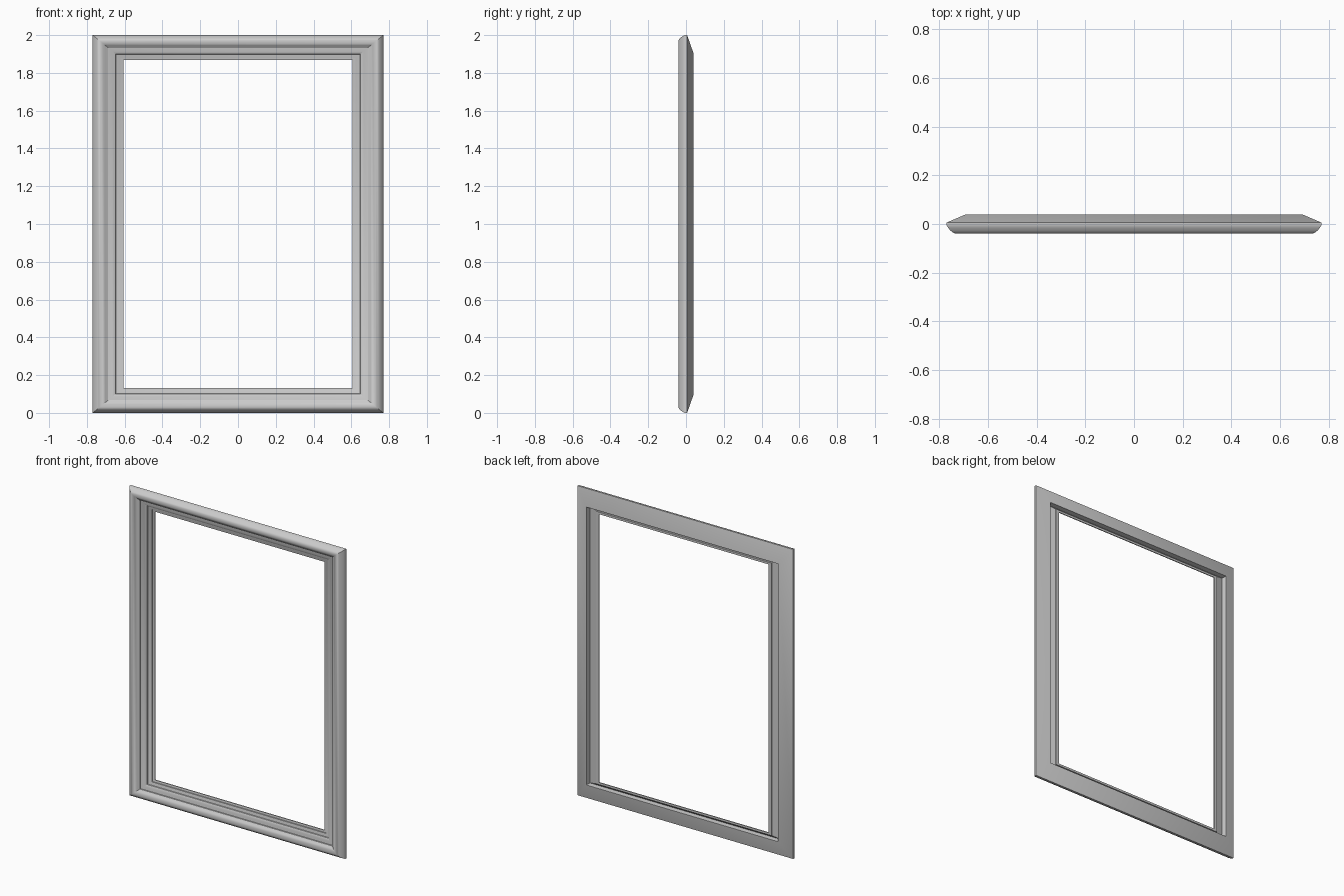
import bpy
import bmesh
import math

cube = bpy.data.objects.get("Cube")
if cube:
    bpy.data.objects.remove(cube, do_unlink=True)

HALF_W, HEIGHT = 0.77, 2.0

# One flat grey finish
grey = bpy.data.materials.new("grey paint")
grey.use_nodes = True
colour = (0.6, 0.6, 0.6, 1)
grey.diffuse_color = colour
grey.node_tree.nodes["Principled BSDF"].inputs["Base Color"].default_value = colour

# Moulding section: inset on the sides, inset on top and bottom, depth
SECTION = [
    # rounded outer nose and front crest
    (0, 0, 0.006), (0, 0, -0.006), (0.006, 0.005, -0.016), (0.014, 0.011, -0.026),
    (0.024, 0.019, -0.034), (0.034, 0.027, -0.039), (0.043, 0.034, -0.04),
    (0.056, 0.045, -0.036), (0.068, 0.055, -0.028), (0.082, 0.067, -0.02),
    # stepped inner slope down to the lip
    (0.083, 0.068, -0.014), (0.105, 0.086, -0.009), (0.122, 0.1, -0.002),
    (0.124, 0.102, 0.002), (0.148, 0.12, 0.009), (0.149, 0.121, 0.014),
    (0.164, 0.133, 0.018),
    # back of the lip, rebate and sloping back face
    (0.164, 0.133, 0.024), (0.143, 0.119, 0.024), (0.142, 0.118, 0.019),
    (0.09, 0.104, 0.008), (0.085, 0.102, 0.04), (0.079, 0.097, 0.04),
]


def mitred_frame(name, section):
    """Sweep a closed section round a rectangle with mitred corners."""
    bm = bmesh.new()
    rings = []
    for dx, dz, y in section:
        x, low, high = HALF_W - dx, dz, HEIGHT - dz
        corners = [(-x, low), (x, low), (x, high), (-x, high)]
        rings.append([bm.verts.new((cx, y, cz)) for cx, cz in corners])
    for a, b in zip(rings, rings[1:] + rings[:1]):
        for i in range(4):
            j = (i + 1) % 4
            bm.faces.new((a[i], a[j], b[j], b[i]))
    bmesh.ops.recalc_face_normals(bm, faces=bm.faces)
    mesh = bpy.data.meshes.new(name)
    bm.to_mesh(mesh)
    bm.free()
    mesh.materials.append(grey)
    obj = bpy.data.objects.new(name, mesh)
    bpy.context.collection.objects.link(obj)
    return obj


frame = mitred_frame("picture_frame", SECTION)
bpy.ops.object.select_all(action="DESELECT")
frame.select_set(True)
bpy.context.view_layer.objects.active = frame
bpy.ops.object.shade_smooth_by_angle(angle=math.radians(32))
